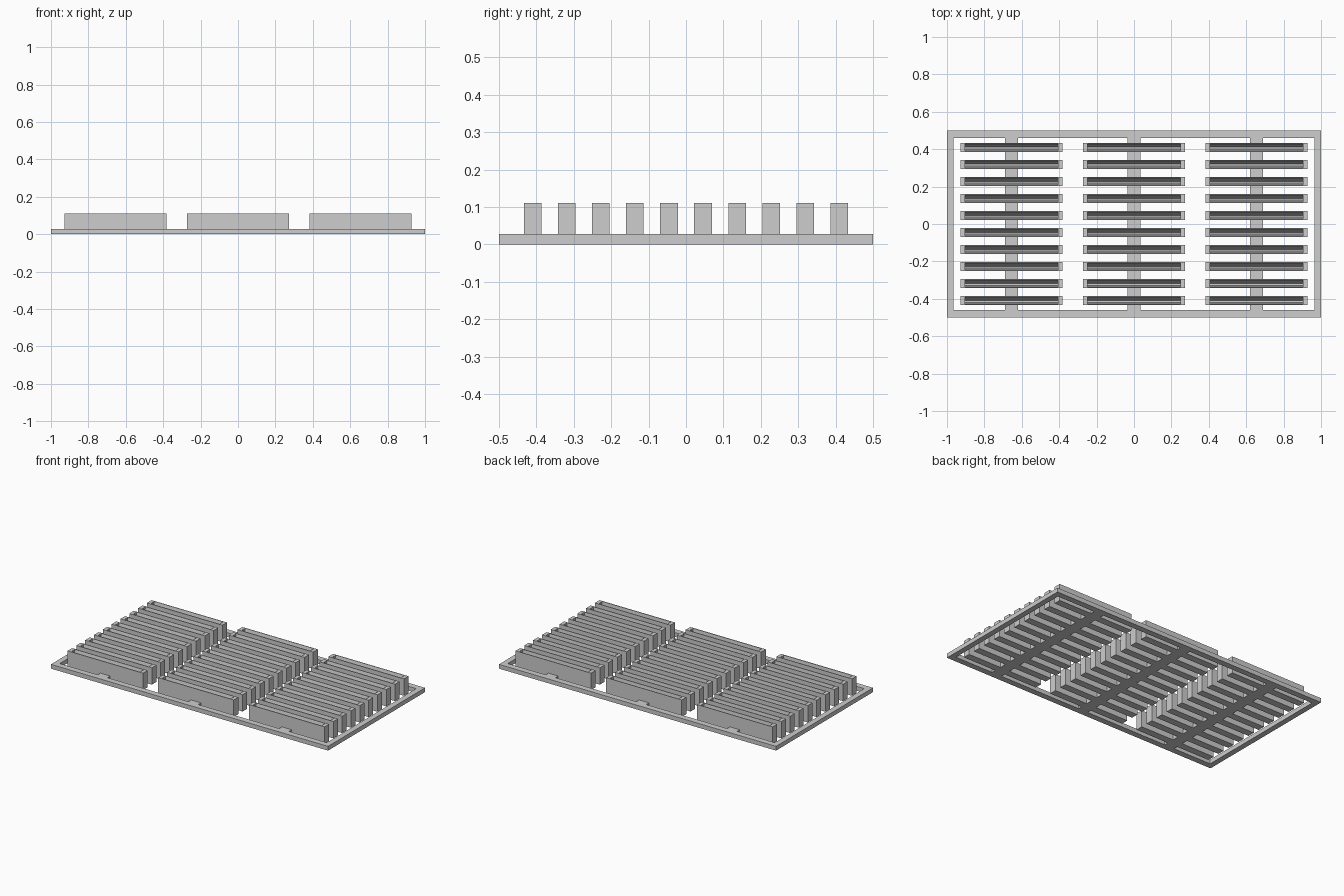
import bpy
import bmesh

if "Cube" in bpy.data.objects:
    bpy.data.objects.remove(bpy.data.objects["Cube"])

BASE_H = 0.028      # thickness of frame and rails
TOP = 0.11          # top of the slotted holders
SLOT_Z = 0.03       # floor of the slots
HALF_L, HALF_W = 0.2725, 0.0235
PITCH = 0.091
INNER_Y = 0.461     # inner edge of the frame, front and back

grey = bpy.data.materials.new("mid grey plastic")
grey.diffuse_color = (0.61, 0.61, 0.61, 1)
grey.use_nodes = True
grey.node_tree.nodes["Principled BSDF"].inputs["Base Color"].default_value = grey.diffuse_color


def rect(x, y0, y1, z):
    return [(-x, y0, z), (x, y0, z), (x, y1, z), (-x, y1, z)]


def make_mesh(name, loops, close_ends=True):
    """Skin a run of four-point loops, capping the ends or joining last to first."""
    bm = bmesh.new()
    rings = [[bm.verts.new(p) for p in loop] for loop in loops]
    pairs = list(zip(rings, rings[1:]))
    if close_ends:
        bm.faces.new(rings[0])
        bm.faces.new(rings[-1])
    else:
        pairs.append((rings[-1], rings[0]))
    for a, b in pairs:
        for i in range(4):
            j = (i + 1) % 4
            bm.faces.new((a[i], a[j], b[j], b[i]))
    bmesh.ops.recalc_face_normals(bm, faces=bm.faces)
    mesh = bpy.data.meshes.new(name)
    bm.to_mesh(mesh)
    bm.free()
    mesh.materials.append(grey)
    return mesh


def place(name, mesh, x=0, y=0):
    obj = bpy.data.objects.new(name, mesh)
    obj.location = (x, y, 0)
    bpy.context.collection.objects.link(obj)


# Rectangular outer frame
place("outer_frame", make_mesh("outer_frame", [
    rect(1, -0.5, 0.5, 0), rect(1, -0.5, 0.5, BASE_H),
    rect(0.964, -INNER_Y, INNER_Y, BASE_H), rect(0.964, -INNER_Y, INNER_Y, 0)], False))

# Holder block standing on the ground, with a tapered slot sunk into its top
slot = HALF_L - 0.024
holder = make_mesh("slotted_holder", [
    rect(HALF_L, -HALF_W, HALF_W, 0), rect(HALF_L, -HALF_W, HALF_W, TOP),
    rect(slot, -0.018, 0.019, TOP), rect(slot, -0.009, 0.001, SLOT_Z)])

# Rail sections: frame to first holder, holder to holder, last holder to frame
rows = [(i - 4.5) * PITCH for i in range(10)]
starts = [-INNER_Y] + [y + HALF_W for y in rows]
ends = [y - HALF_W for y in rows] + [INNER_Y]
rails = [make_mesh("support_rail", [rect(0.035, a, b, 0), rect(0.035, a, b, BASE_H)])
         for a, b in zip(starts, ends)]

# Three columns, each with ten holders joined by a rail
for x in (-0.655, 0, 0.655):
    for rail in rails:
        place("support_rail", rail, x)
    for y in rows:
        place("slotted_holder", holder, x, y)
